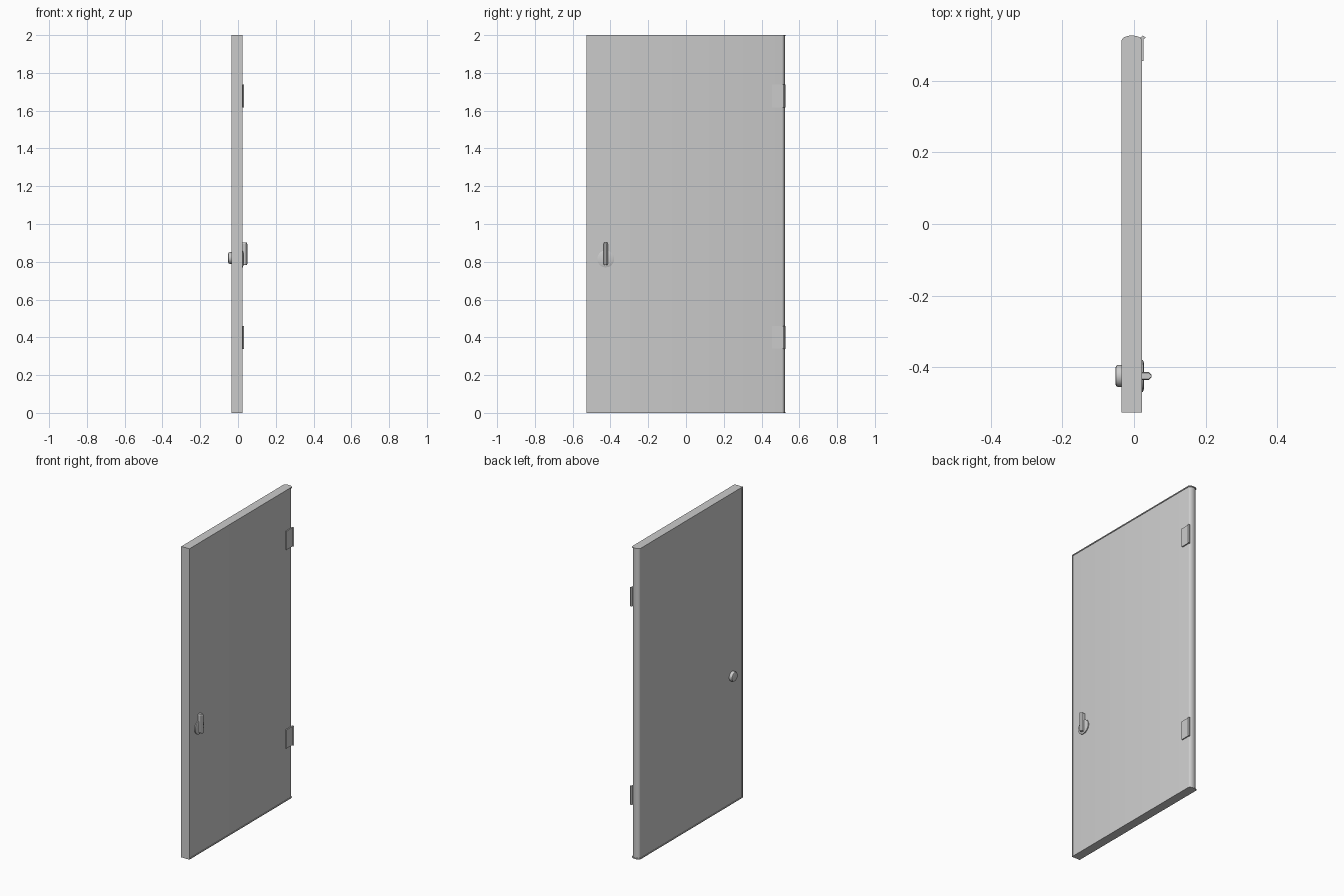
import bpy, math
from mathutils import Matrix, Vector

cube = bpy.data.objects.get("Cube")
if cube:
    bpy.data.objects.remove(cube, do_unlink=True)

grey = bpy.data.materials.new("plain_grey")
grey.use_nodes = True
colour = (0.6, 0.6, 0.6, 1)
grey.diffuse_color = colour
grey.node_tree.nodes["Principled BSDF"].inputs["Base Color"].default_value = colour


def make(name, verts, faces, smooth=False):
    mesh = bpy.data.meshes.new(name)
    mesh.from_pydata(verts, [], faces)
    mesh.materials.append(grey)
    obj = bpy.data.objects.new(name, mesh)
    bpy.context.collection.objects.link(obj)
    if smooth:
        bpy.ops.object.select_all(action='DESELECT')
        obj.select_set(True)
        bpy.context.view_layer.objects.active = obj
        bpy.ops.object.shade_smooth_by_angle(angle=math.radians(40))
    return obj


def loft(name, rings, smooth=False):
    """Skin matching rings of points and close both ends."""
    n = len(rings[0])
    verts = [p for ring in rings for p in ring]
    faces = [tuple(reversed(range(n))), tuple(range(len(verts) - n, len(verts)))]
    for r in range(len(rings) - 1):
        for i in range(n):
            j = (i + 1) % n
            faces.append((r * n + i, r * n + j, (r + 1) * n + j, (r + 1) * n + i))
    return make(name, verts, faces, smooth)


def prism(name, outline, z0, z1, smooth=False):
    return loft(name, [[(x, y, z) for x, y in outline] for z in (z0, z1)], smooth)


def rect(x0, x1, y0, y1):
    return [(x0, y0), (x1, y0), (x1, y1), (x0, y1)]


def turned(name, steps, y, z, sides):
    """Round part along x from (x, radius) steps."""
    angles = [2 * math.pi * i / sides for i in range(sides)]
    rings = [[(x, y + r * math.cos(a), z + r * math.sin(a)) for a in angles]
             for x, r in steps]
    return loft(name, rings, True)


def door_outline(inset, front):
    """Slab seen from above, with a rounded hinge edge."""
    mid, half, side, tip = -0.006, 0.029 - inset, 0.512 - inset, 0.527 - inset
    pts = [(mid - half, front), (mid + half, front)]
    for i in range(9):
        a = math.pi * i / 8
        pts.append((mid + half * math.cos(a), side + (tip - side) * math.sin(a)))
    return pts


# Door slab with thin end caps and a latch edge standing slightly proud
prism("door_panel", door_outline(0.004, -0.523), 0.005, 1.995, True)
for name, z in (("bottom_cap", 0), ("top_cap", 1.994)):
    prism(name, door_outline(0, -0.527), z, z + 0.006, True)
prism("latch_edge", rect(-0.035, 0.023, -0.527, -0.521), 0.006, 1.994)

# Hinges: leaf plate and square-section knuckle
for label, z in (("lower", 0.4), ("upper", 1.678)):
    prism(label + "_hinge_leaf", rect(0.017, 0.026, 0.456, 0.522), z - 0.06, z + 0.06)
    r = 0.008
    prism(label + "_hinge_knuckle",
          [(0.025 + r, 0.521), (0.025, 0.521 + r * 0.7),
           (0.025 - r, 0.521), (0.025, 0.521 - r * 0.7)], z - 0.062, z + 0.06)

# Thumb turn: round rose and upright blade with a ridged outer edge
HY, HZ = -0.425, 0.815
turned("handle_rose", [(0.016, 0.045), (0.025, 0.045), (0.028, 0.036)], HY, HZ, 16)
prof = [(0.02, -0.011), (0.042, -0.011), (0.049, -0.003),
        (0.049, 0.003), (0.042, 0.011), (0.02, 0.011)]
rings = []
for z, s in ((0.782, 0.8), (0.788, 1), (0.894, 1), (0.902, 0.75)):
    rings.append([(0.02 + (x - 0.02) * (0.9 + s * 0.1), HY + y * s, z)
                  for x, y in prof])
loft("handle_blade", rings)

# Round knob on the other face
turned("back_knob", [(-0.028, 0.031), (-0.044, 0.031), (-0.05, 0.028), (-0.052, 0.023)],
       HY, 0.82, 20)

# Point every face outwards
import bmesh
for obj in bpy.context.scene.objects:
    if obj.type == 'MESH':
        bm = bmesh.new()
        bm.from_mesh(obj.data)
        bmesh.ops.recalc_face_normals(bm, faces=bm.faces)
        bm.to_mesh(obj.data)
        bm.free()
